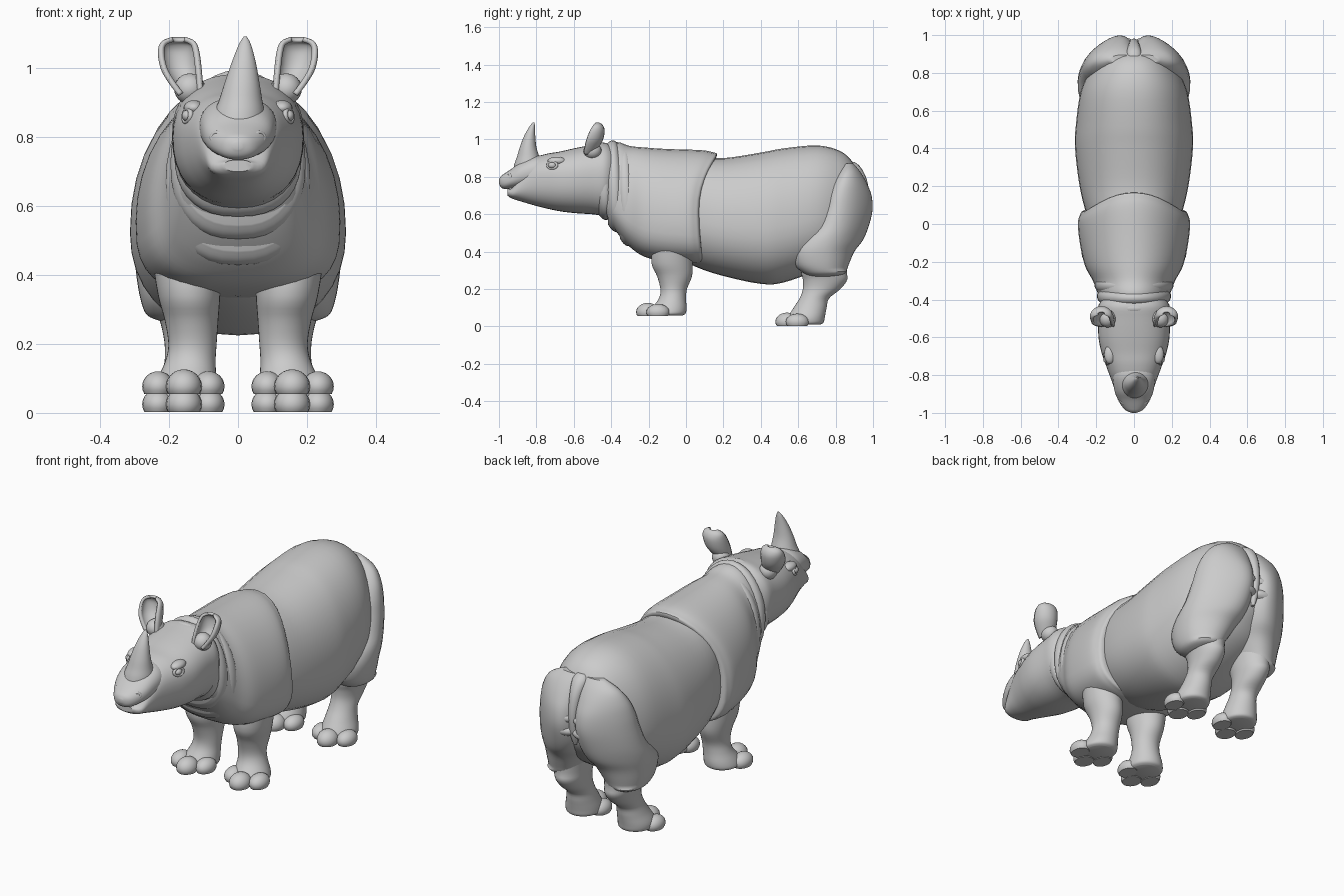
import bpy, bmesh, math
from mathutils import Vector

grey = bpy.data.materials.new("hide_grey")
grey.diffuse_color = (0.6, 0.6, 0.6, 1)


def finish(name, bm, angle=40):
    bmesh.ops.recalc_face_normals(bm, faces=bm.faces)
    me = bpy.data.meshes.new(name)
    bm.to_mesh(me)
    bm.free()
    me.materials.append(grey)
    me.shade_smooth()
    me.set_sharp_from_angle(angle=math.radians(angle))
    ob = bpy.data.objects.new(name, me)
    bpy.context.collection.objects.link(ob)
    return ob


def spline(rows, steps):
    """Smooth curve through rows of numbers."""
    out = []
    for i in range(len(rows) - 1):
        a, b, c, d = (rows[max(0, min(len(rows) - 1, i + k))] for k in (-1, 0, 1, 2))
        for s in range(steps):
            t = s / steps
            out.append([0.5 * (2 * q + (r - p) * t + (2 * p - 5 * q + 4 * r - w) * t * t
                               + (3 * q - p - 3 * r + w) * t ** 3)
                        for p, q, r, w in zip(a, b, c, d)])
    return out + [list(rows[-1])]


def loft(name, rows, axis="z", egg=0.5, power=2.0, low=None, warp=None, n=36, steps=4, side=1):
    """Rows: position along axis, x centre, x radius, low and high of the other direction."""
    bm = bmesh.new()
    rings = []
    for t, xc, rx, v0, v1 in spline(rows, steps):
        vm = v0 + (v1 - v0) * egg
        ring = []
        for k in range(n):
            a = math.tau * k / n
            c, s = math.cos(a), math.sin(a)
            p = (low or power) if s < 0 else power
            c = math.copysign(abs(c) ** (2 / p), c)
            s = math.copysign(abs(s) ** (2 / p), s)
            x = side * (xc + rx * c)
            v = vm + s * ((v1 - vm) if s > 0 else (vm - v0))
            co = (x, t, v) if axis == "y" else (x, v, t)
            ring.append(bm.verts.new(warp(*co) if warp else co))
        rings.append(ring)
    for r, q in zip(rings, rings[1:]):
        for k in range(n):
            bm.faces.new((r[k], r[(k + 1) % n], q[(k + 1) % n], q[k]))
    bm.faces.new(rings[0])
    bm.faces.new(rings[-1])
    return finish(name, bm)


def ball(name, loc, size, floor=None):
    bm = bmesh.new()
    bmesh.ops.create_uvsphere(bm, u_segments=20, v_segments=12, radius=1)
    for v in bm.verts:
        v.co = Vector(loc) + Vector(a * b for a, b in zip(v.co, size))
        if floor is not None:
            v.co.z = max(v.co.z, floor)
    bmesh.ops.remove_doubles(bm, verts=bm.verts, dist=1e-5)
    return finish(name, bm)


def ring(name, loc, direction, r, thick, squash=1.0):
    bm = bmesh.new()
    rot = Vector(direction).to_track_quat('Z', 'Y').to_matrix()
    grid = []
    for i in range(20):
        a = math.tau * i / 20
        grid.append([])
        for j in range(8):
            b = math.tau * j / 8
            d = r + thick * math.cos(b)
            p = Vector((d * math.cos(a), squash * d * math.sin(a), thick * math.sin(b)))
            grid[-1].append(bm.verts.new(Vector(loc) + rot @ p))
    for i in range(20):
        for j in range(8):
            bm.faces.new((grid[i][j], grid[(i + 1) % 20][j],
                          grid[(i + 1) % 20][(j + 1) % 8], grid[i][(j + 1) % 8]))
    return finish(name, bm, 80)


# Barrel of the body
loft("barrel", [(-0.05, 0, .2, .38, .88), (.05, 0, .25, .32, .905), (.2, 0, .288, .27, .9),
                (.4, 0, .312, .228, .93), (.52, 0, .308, .235, .952), (.7, 0, .282, .3, .968),
                (.82, 0, .225, .37, .94), (.89, 0, .16, .45, .88), (.93, 0, .09, .52, .78),
                (.94, 0, .03, .6, .7)], "y", egg=.42, power=2.15)


# Shoulder plate, its rear edge reaching further back on top
def rear_edge(x, y, z):
    k = max(0, min(1, (y + .15) / .22))
    h = (z - .62) / .32
    return x, y + k * (.115 * h * h if h > 0 else .03 * h * h), z


loft("shoulder_plate", [(-.45, 0, .15, .62, .93), (-.41, 0, .175, .56, .975), (-.36, 0, .195, .49, .985),
                        (-.3, 0, .218, .425, .965), (-.22, 0, .26, .372, .957), (-.1, 0, .287, .345, .948),
                        (0, 0, .297, .335, .943), (.045, 0, .287, .335, .932), (.068, 0, .268, .345, .918),
                        (.075, 0, .2, .42, .86)], "y", egg=.36, low=2.9, warp=rear_edge)

# Folds around neck and throat
for i, (y, hw, z0, z1) in enumerate([(-.44, .185, .57, .985), (-.385, .196, .505, .995), (-.325, .21, .43, .968)]):
    loft("neck_fold_%d" % (i + 1),
         [(y - .04, 0, hw - .03, z0 + .04, z1 - .04), (y - .022, 0, hw - .008, z0 + .014, z1 - .012),
          (y, 0, hw, z0, z1), (y + .022, 0, hw - .005, z0 + .006, z1 - .008),
          (y + .045, 0, hw - .03, z0 + .04, z1 - .04)], "y", egg=.45, low=2.4,
         warp=lambda x, y, z: (x, y + .04 * (.75 - z), z))

# Head, upper lip and horn
loft("head", [(-.38, 0, .15, .64, .95), (-.43, 0, .188, .595, .982), (-.5, 0, .19, .6, .972),
              (-.6, 0, .188, .607, .952), (-.68, 0, .172, .617, .934), (-.75, 0, .148, .632, .922),
              (-.82, 0, .122, .65, .895), (-.88, 0, .1, .668, .82), (-.93, 0, .078, .684, .742),
              (-.955, 0, .04, .7, .734)], "y", egg=.55, power=2.3)
loft("upper_lip", [(-.72, 0, .09, .77, .9), (-.8, 0, .112, .748, .915), (-.88, 0, .104, .742, .885),
                   (-.93, 0, .085, .738, .845), (-.97, 0, .06, .735, .818), (-.99, 0, .038, .745, .803),
                   (-1.0, 0, .012, .765, .785)], "y", power=2.3)
loft("horn", [(.82, 0, .078, -.928, -.77), (.87, .004, .073, -.917, -.77), (.91, .008, .062, -.903, -.785),
              (.96, .012, .05, -.888, -.8), (1.02, .017, .034, -.865, -.806),
              (1.07, .02, .017, -.836, -.808), (1.092, .021, .004, -.818, -.81)])


def round_rear(x, y, z):
    """Narrow the hindquarters toward the back."""
    k = max(0, (y - .74) / .25) if z > .3 else 0
    return x * (1 - .42 * k * k), y, z


for side, label in ((1, "left"), (-1, "right")):
    # Eyes, brows and nostrils
    ball(label + "_eye", (side * .146, -.715, .862), (.017, .022, .017))
    ring(label + "_eyelid", (side * .147, -.715, .862), (side, -.4, .15), .026, .008, .75)
    ball(label + "_brow", (side * .128, -.69, .885), (.03, .05, .022))
    ring(label + "_nostril", (side * .062, -.945, .8), (side * .8, -1, .2), .016, .008, .8)

    # Cupped ear: a rounded half tube opening forward
    bm = bmesh.new()
    grid = []
    for r, xc, w, z in spline([(.03, .138, .03, .925), (.045, .152, .043, .96), (.055, .165, .053, 1.0),
                               (.048, .172, .054, 1.045), (.03, .173, .045, 1.072), (.01, .172, .018, 1.084)], 4):
        row = []
        for k in range(13):
            a = math.pi * (k / 12 * 1.3 - .15)
            row.append(bm.verts.new((side * (xc + w * math.cos(a)),
                                     -.53 + (z - .93) * .35 + r * math.sin(a), z)))
        grid.append(row)
    for p, q in zip(grid, grid[1:]):
        for k in range(12):
            bm.faces.new((p[k], p[k + 1], q[k + 1], q[k]))
    ear = finish(label + "_ear", bm, 70)
    thick = ear.modifiers.new("thickness", 'SOLIDIFY')
    thick.thickness, thick.offset = .014, 0
    ball(label + "_ear_base", (side * .14, -.5, .94), (.045, .048, .045))

    # Haunch, overlapping its twin along the cleft
    loft(label + "_haunch", [(.268, .18, .05, .67, .8), (.285, .18, .085, .63, .85), (.33, .175, .108, .58, .87),
                             (.4, .16, .135, .558, .9), (.46, .147, .152, .585, .945),
                             (.53, .138, .16, .665, .975), (.62, .135, .159, .715, .997),
                             (.7, .133, .153, .745, .992), (.77, .125, .142, .78, .965),
                             (.83, .105, .12, .82, .93), (.872, .075, .07, .85, .895)],
         power=2.2, side=side, warp=round_rear)
    # Skin folds over the rump
    for z in (.59, .66):
        ball(label + "_rump_fold", (side * .07, .945, z), (.08, .045, .033))

    # Hind leg
    loft(label + "_hind_leg", [(.42, .15, .1, .62, .87), (.3, .15, .085, .615, .86), (.25, .147, .075, .625, .862),
                               (.2, .145, .068, .625, .825), (.15, .147, .066, .607, .765),
                               (.1, .15, .075, .575, .752), (.05, .155, .088, .545, .742),
                               (.02, .155, .086, .55, .735), (.01, .155, .07, .57, .715)], side=side)
    # Front leg
    loft(label + "_front_leg", [(.45, .15, .1, -.18, .03), (.34, .142, .09, -.185, .035),
                                (.27, .135, .078, -.155, .032), (.2, .132, .07, -.137, .005),
                                (.15, .138, .073, -.145, .0), (.1, .148, .085, -.18, .003),
                                (.07, .152, .088, -.19, -.002), (.058, .152, .072, -.17, -.02)], side=side)
    # Three toes per foot
    for leg, y, z in (("front", -.205, .055), ("hind", .54, .003)):
        for i, (x, dy, r) in enumerate([(.157, 0, .052), (.085, .055, .046), (.232, .055, .046)]):
            ball("%s_%s_toe_%d" % (label, leg, i + 1), (side * x, y + dy, z + .022),
                 (r, .062, r * .95), z)

# Tail lying along the cleft of the rump
loft("tail", [(.52, 0, .008, .93, .95), (.58, 0, .02, .93, .97), (.68, 0, .024, .93, .982),
              (.78, 0, .032, .9, .968), (.85, 0, .04, .86, .935), (.88, 0, .025, .85, .9)], n=16)
